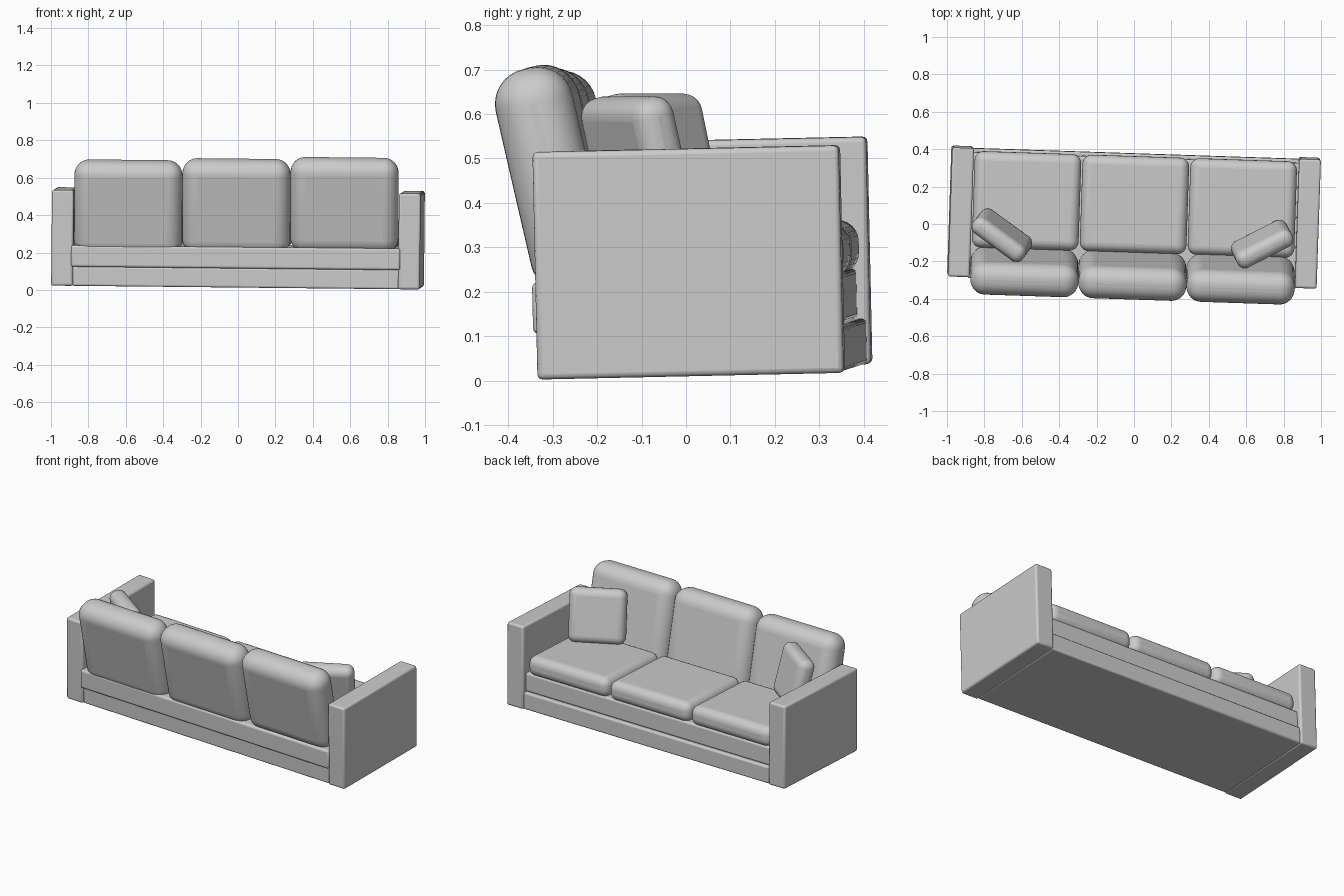
import bpy
from math import radians
from mathutils import Matrix, Vector, Euler

if "Cube" in bpy.data.objects:
    bpy.data.objects.remove(bpy.data.objects["Cube"])

# Whole sofa sits very slightly twisted and tilted
FRAME = Matrix.Translation((0, 0.037, 0.276)) @ \
    Euler((radians(1.25), radians(0.6), radians(-1.9))).to_matrix().to_4x4()


def soft_box(name, center, size, radius, rot=(0, 0, 0), frame=FRAME, segments=6):
    """Rounded box, placed in the given frame."""
    bpy.ops.mesh.primitive_cube_add(size=1)
    ob = bpy.context.object
    ob.name = name
    ob.data.transform(Matrix.Diagonal(Vector((*size, 1))))
    bev = ob.modifiers.new("rounding", 'BEVEL')
    bev.width = radius
    bev.segments = segments
    euler = Euler([radians(a) for a in rot])
    ob.matrix_world = frame @ Matrix.Translation(center) @ euler.to_matrix().to_4x4()
    bpy.ops.object.shade_smooth_by_angle(angle=radians(35))
    return ob


# Arms
for side, s in (("left", -1), ("right", 1)):
    soft_box(side + "_arm", (s * 0.928, 0, 0), (0.116, 0.69, 0.512), 0.012, segments=3)

# Plinth and seat deck
soft_box("plinth", (0, 0, -0.204), (1.75, 0.672, 0.104), 0.01, segments=3)
soft_box("seat_deck", (0, -0.02, -0.096), (1.76, 0.672, 0.115), 0.012, segments=3)

# Seat and back cushions
for i in (-1, 0, 1):
    soft_box(f"seat_cushion_{i + 2}", (i * 0.577, 0.068, 0.01),
             (0.57, 0.515, 0.122), 0.048)
    soft_box(f"back_cushion_{i + 2}", (i * 0.578, -0.309, 0.178 + 0.0125 * i),
             (0.578, 0.177, 0.515), 0.08, rot=(11.7, 0, 0), segments=8)

# Throw pillows leaning in the corners
soft_box("left_pillow", (-0.706, -0.06, 0.488), (0.33, 0.1, 0.32), 0.044,
         rot=(14, 0, -36), frame=Matrix())
soft_box("right_pillow", (0.685, -0.107, 0.482), (0.33, 0.1, 0.32), 0.044,
         rot=(14, 0, 27), frame=Matrix())
